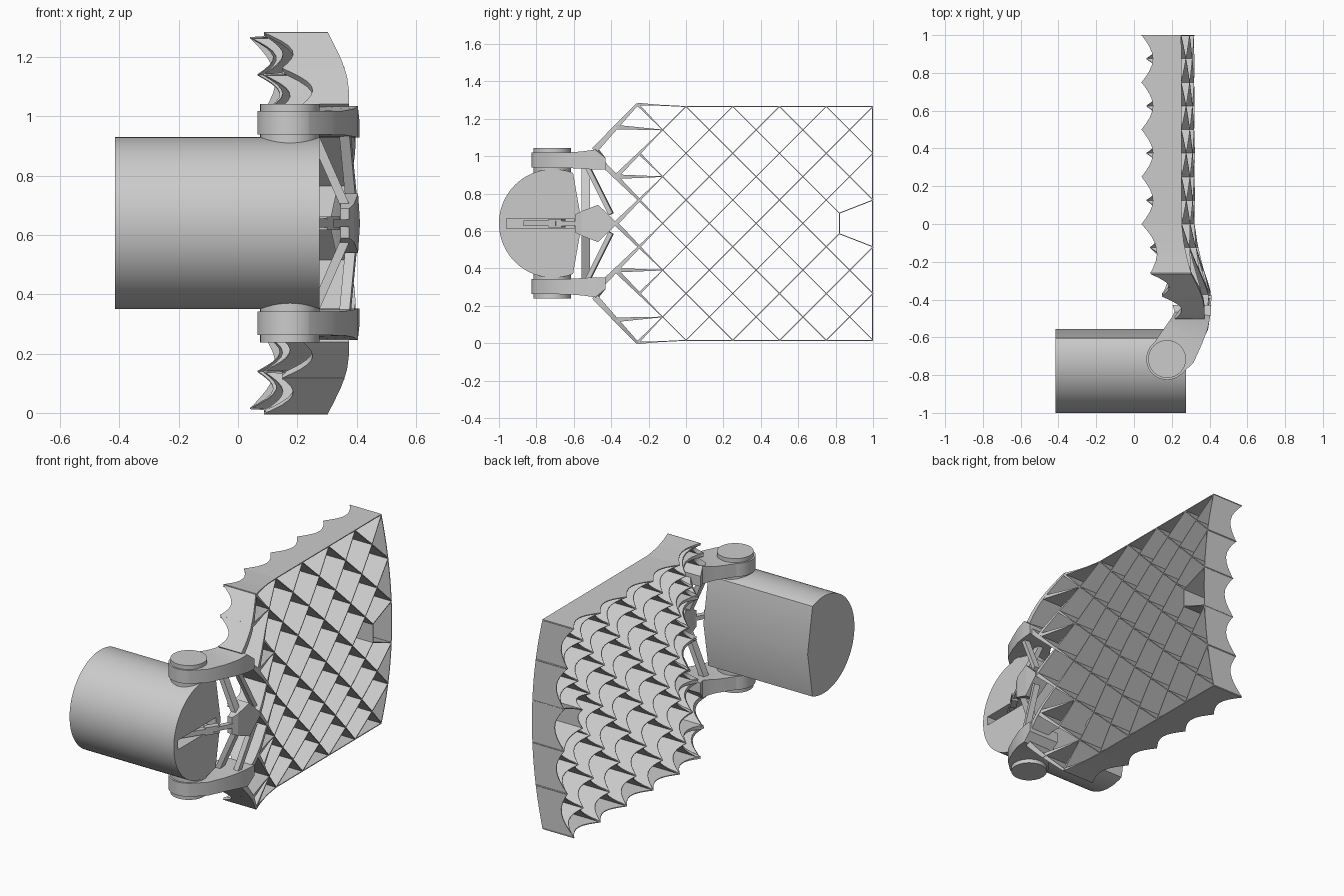
import bpy, bmesh
from math import sin, cos, pi, radians
from mathutils import Vector

if "Cube" in bpy.data.objects:
    bpy.data.objects.remove(bpy.data.objects["Cube"])

ZC, H = 0.64, 0.125          # mid height and half lattice pitch


def lerp_table(tab, v):
    if v <= tab[0][0]:
        return tab[0][1]
    for (a, b), (c, d) in zip(tab, tab[1:]):
        if v <= c:
            return b + (d - b) * (v - a) / (c - a)
    return tab[-1][1]


OUTER = [(-.6, .37), (-.5, .40), (-.45, .408), (-.4, .41), (-.35, .402), (-.3, .388), (-.2, .358),
         (-.1, .335), (0, .323), (1, .32)]
INNER = [(-.5, .18), (-.39, .13), (-.26, .09), (-.13, .06), (0, .04), (1, .04)]


def bow(z):
    return .07 * ((z - ZC) / .625) ** 2


def x_out(y, z):
    return lerp_table(OUTER, y) - bow(z)


def x_in(y, z):
    return lerp_table(INNER, y) + .07 - bow(z)


def thick(y):
    return .005 + .028 * max(0, min(1, (-.15 - y) / .33))


def make(name, bm, smooth=False):
    bmesh.ops.recalc_face_normals(bm, faces=bm.faces)
    me = bpy.data.meshes.new(name)
    bm.to_mesh(me)
    bm.free()
    ob = bpy.data.objects.new(name, me)
    bpy.context.collection.objects.link(ob)
    if smooth:
        bpy.ops.object.select_all(action='DESELECT')
        ob.select_set(True)
        bpy.context.view_layer.objects.active = ob
        bpy.ops.object.shade_smooth_by_angle(angle=radians(30))
    return ob


def loft(bm, rings):
    rs = [[bm.verts.new(p) for p in r] for r in rings]
    n = len(rs[0])
    for a, b in zip(rs, rs[1:]):
        for k in range(n):
            bm.faces.new((a[k], a[(k + 1) % n], b[(k + 1) % n], b[k]))
    bm.faces.new(rs[0])
    bm.faces.new(rs[-1][::-1])


def wall(bm, p, q, depth=.065, n=8):
    """Upright strip between two (y, z) nodes with a scalloped inner edge."""
    p, q = Vector(p), Vector(q)
    d = (q - p).normalized()
    nrm = Vector((-d.y, d.x))
    rings = []
    for k in range(n + 1):
        t = k / n
        c = p.lerp(q, t)
        o = nrm * thick(c.x) / 2
        xi = x_in(c.x, c.y) + depth * sin(pi * t)
        xo = x_out(c.x, c.y)
        a, b = c + o, c - o
        rings.append([(xi, *a), (xo, *a), (xo, *b), (xi, *b)])
    loft(bm, rings)


def beam(bm, p, q, w, h):
    p, q = Vector(p), Vector(q)
    d = (q - p).normalized()
    s = d.cross(Vector((0, 0, 1) if abs(d.z) < .9 else (0, 1, 0))).normalized()
    u = s.cross(d)
    loft(bm, [[c + s * i * w / 2 + u * j * h / 2 for i, j in ((1, 1), (1, -1), (-1, -1), (-1, 1))]
              for c in (p, q)])


def node(i, j):
    y, z = i * H, ZC + (j - 5) * H
    if i == -2 and j in (0, 10):      # raised front corners
        y, z = -.26, z + (.013 if j else -.013)
    if i == -3 and j in (1, 9):
        z += .015 if j == 9 else -.015
    return y, z


# Diagonal lattice
bm = bmesh.new()
for i in range(-2, 8):
    for j in range(11):
        for dj in (-1, 1):
            if (i + j) % 2 or not 0 <= j + dj <= 10 or (i, j) == (7, 5):
                continue
            a, b = node(i, j), node(i + 1, j + dj)
            if (i + 1, j + dj) == (7, 5):     # stops at the end notch
                b = (.82, ZC - dj * .055)
            wall(bm, a, b)
# Root members joining the lattice to the arms
for s in (-1, 1):
    for a, b in (((-2, 3), (-3, 2)), ((-4, 3), (-3, 2)), ((-3, 2), (-2, 1)), ((-3, 0), (-2, 1)),
                 ((-3, 4), (-1, 4)), ((-3, 2), (-1, 2))):
        wall(bm, node(a[0], 5 + s * a[1]), node(b[0], 5 + s * b[1]))
make("lattice", bm, True)

# Outer frame
bm = bmesh.new()
for j in (0, 10):
    for i in range(-2, 8, 2):
        wall(bm, node(i, j), node(i + 2, j), .06)
    k = 9 if j else 1
    wall(bm, node(-2, j), node(-3, k))
    wall(bm, node(-3, k), (-.49, ZC + (.39 if j else -.39)))
for j in range(0, 10, 2):
    y, z = node(8, j)
    wall(bm, (.9975, z), (.9975, z + 2 * H), .06)
make("fin_frame", bm, True)

# Notch at the tip
bm = bmesh.new()
wall(bm, (.82, ZC - .055), (.82, ZC + .055), .03)
for s in (-1, 1):
    wall(bm, (.82, ZC + s * .055), (1, ZC + s * H), .03)
make("tip_notch", bm, True)

# Hinge arms, lugs and pins
ARM = [(.085, -.66, .24, -.805, .298, .378), (.14, -.58, .315, -.735, .298, .378),
       (.175, -.53, .36, -.635, .297, .379), (.20, -.495, .39, -.555, .292, .385),
       (.215, -.465, .404, -.485, .288, .395), (.205, -.43, .409, -.43, .288, .35)]


def disc(name, r, za, zb):
    b = bmesh.new()
    ring = [(.175 + r * cos(2 * pi * k / 48), -.715 + r * sin(2 * pi * k / 48)) for k in range(48)]
    loft(b, [[(x, y, z) for x, y in ring] for z in (za, zb)])
    make(name, b, True)


for s, side in ((-1, "lower"), (1, "upper")):
    bm = bmesh.new()
    loft(bm, [[(xi, yi, ZC + s * a), (xo, yo, ZC + s * a), (xo, yo, ZC + s * b), (xi, yi, ZC + s * b)]
              for xi, yi, xo, yo, a, b in ARM])
    make(side + "_hinge_arm", bm, True)
    disc(side + "_hinge_lug", .11, ZC + s * .298, ZC + s * .378)
    disc(side + "_hinge_pin", .10, ZC + s * .2, ZC + s * .402)

# Actuator housing: round barrel with a shallow two-facet back
bm = bmesh.new()
a0 = radians(68.5)
prof = [(-.71 + .29 * cos(a0 + (2 * pi - 2 * a0) * k / 48), ZC + .29 * sin(a0 + (2 * pi - 2 * a0) * k / 48))
        for k in range(49)] + [(-.557, ZC)]
loft(bm, [[(x, y, z) for y, z in prof] for x in (-.415, .275)])
body = make("actuator_housing", bm, True)
bm = bmesh.new()
beam(bm, (.24, -.96, ZC), (.24, -.6, ZC), .12, .055)
cut = make("slot_cutter", bm)
cut.hide_render = True
cut.hide_viewport = True
mod = body.modifiers.new("slot", 'BOOLEAN')
mod.object, mod.operation, mod.solver = cut, 'DIFFERENCE', 'EXACT'

# Push rod with clevis
bm = bmesh.new()
beam(bm, (.20, -.86, ZC), (.31, -.69, ZC), .03, .03)
beam(bm, (.30, -.70, ZC), (.37, -.57, ZC), .03, .025)
for s in (-1, 1):
    beam(bm, (.285, -.725, ZC + s * .018), (.33, -.655, ZC + s * .018), .035, .010)
make("push_rod", bm)

# Centre horn that the rod drives
bm = bmesh.new()
HORN = [(-.59, .345, .375, .05), (-.56, .345, .392, .065), (-.47, .33, .405, .10), (-.375, .31, .411, .008)]
loft(bm, [[(xi, y, ZC - h), (xo, y, ZC - h), (xo, y, ZC + h), (xi, y, ZC + h)] for y, xi, xo, h in HORN])
make("centre_horn", bm)

# Braces from the horn to the arms
bm = bmesh.new()
for s in (-1, 1):
    beam(bm, (.25, -.535, ZC + s * .31), (.365, -.535, ZC + s * .05), .03, .045)
    beam(bm, (.36, -.53, ZC + s * .31), (.385, -.40, ZC + s * .05), .035, .025)
make("horn_braces", bm)
